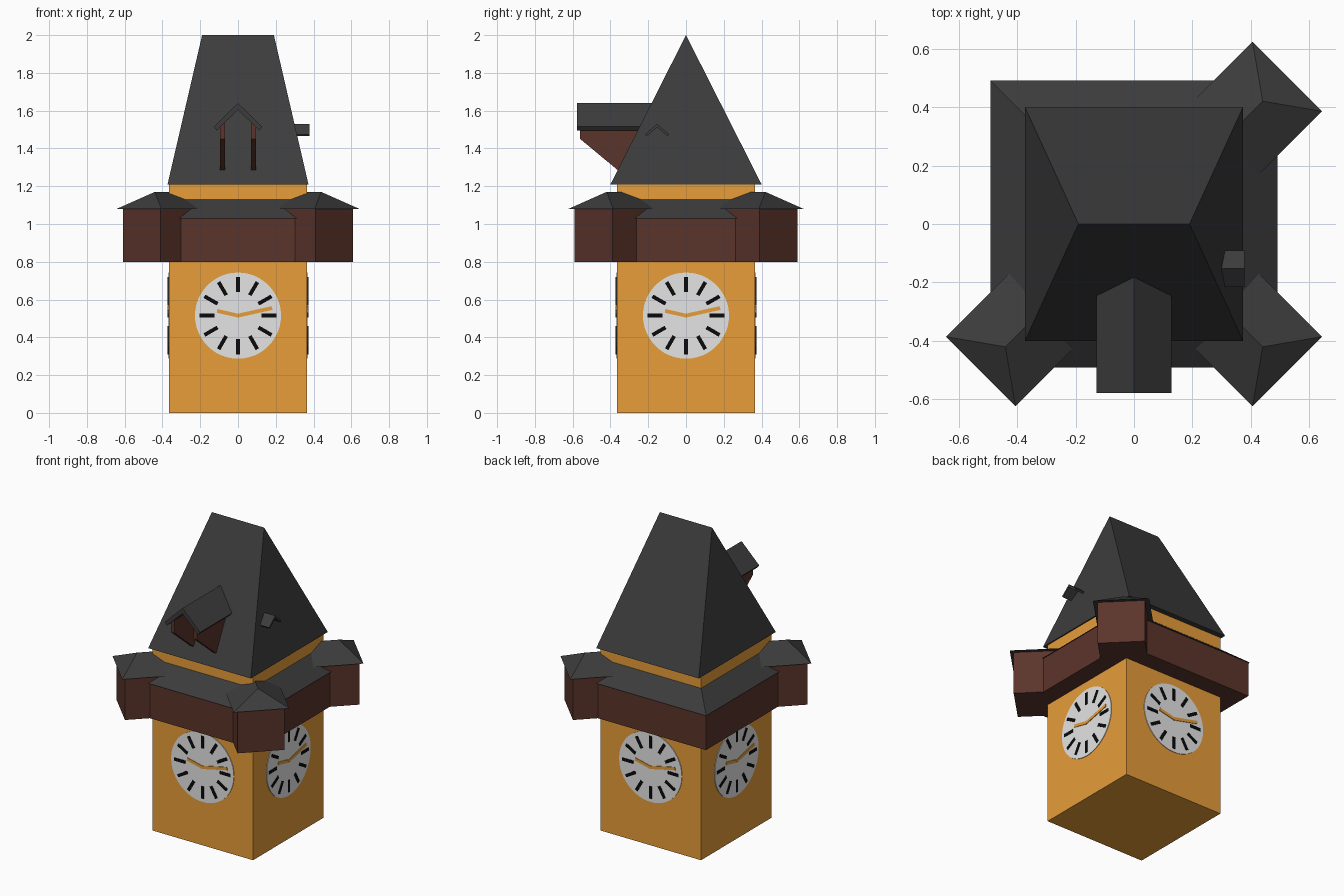
import bpy, bmesh, math

cube = bpy.data.objects.get("Cube")
if cube:
    bpy.data.objects.remove(cube, do_unlink=True)


def material(name, r, g, b):
    m = bpy.data.materials.new(name)
    m.use_nodes = True
    m.diffuse_color = (r, g, b, 1)
    bsdf = next(n for n in m.node_tree.nodes if n.type == 'BSDF_PRINCIPLED')
    bsdf.inputs["Base Color"].default_value = (r, g, b, 1)
    return m


ochre = material("ochre_plaster", 0.80, 0.34, 0.041)
slate = material("dark_slate", 0.045, 0.045, 0.045)
wood = material("brown_wood", 0.105, 0.035, 0.024)
dial = material("pale_dial", 0.78, 0.78, 0.78)
black = material("black_paint", 0.003, 0.003, 0.003)


def finish(name, bm, mat, angle=0.0, location=(0, 0, 0)):
    bmesh.ops.remove_doubles(bm, verts=bm.verts, dist=1e-5)
    bmesh.ops.recalc_face_normals(bm, faces=bm.faces)
    mesh = bpy.data.meshes.new(name)
    bm.to_mesh(mesh)
    bm.free()
    mesh.materials.append(mat)
    obj = bpy.data.objects.new(name, mesh)
    obj.rotation_euler.z = angle
    obj.location = location
    bpy.context.collection.objects.link(obj)
    return obj


def skin(bm, lower, upper):
    """Closed solid between two matching rings of points."""
    a = [bm.verts.new(p) for p in lower]
    b = [bm.verts.new(p) for p in upper]
    bm.faces.new(a)
    bm.faces.new(b)
    for i in range(len(a)):
        j = (i + 1) % len(a)
        bm.faces.new((a[i], a[j], b[j], b[i]))


def loft(name, low, high, mat, **place):
    """Solid between two level rectangles, each (x0, x1, half_y, z)."""
    bm = bmesh.new()
    rings = [[(x0, -h, z), (x1, -h, z), (x1, h, z), (x0, h, z)]
             for x0, x1, h, z in (low, high)]
    skin(bm, *rings)
    return finish(name, bm, mat, **place)


def prism(name, profiles, lo, hi, mat, axis='y', **place):
    """Extrude upright profiles along the x or y axis."""
    bm = bmesh.new()
    for profile in profiles:
        rings = [[(a, d, z) if axis == 'y' else (d, a, z) for a, z in profile]
                 for d in (lo, hi)]
        skin(bm, *rings)
    return finish(name, bm, mat, **place)


def bar(angle, r0, r1, half, cz):
    """Radial strip on the clock face."""
    c, s = math.cos(angle), math.sin(angle)
    return [(r * c - w * s, cz + r * s + w * c)
            for r, w in ((r0, -half), (r1, -half), (r1, half), (r0, half))]


def chevron(half, peak, eave, thick, centre=0.0):
    """Thin folded gable roof section."""
    low = eave - thick * 0.65
    inner = half - thick * 0.5
    return [(centre, peak), (centre + half, eave), (centre + inner, low),
            (centre, peak - thick * 1.2), (centre - inner, low), (centre - half, eave)]


# Tower body and main roof
W = 0.365
loft("tower", (-W, W, W, 0), (-W, W, W, 1.22), ochre)
loft("main_roof", (-0.373, 0.373, 0.4, 1.21), (-0.19, 0.19, 0, 2.0), slate)

# Gallery with its sloping skirt roof
G, E = 0.483, 0.49
loft("gallery", (-G, G, G, 0.8), (-G, G, G, 1.03), wood)
loft("gallery_roof", (-E, E, E, 1.03), (-W, W, W, 1.13), slate)

# Diagonal corner turrets on three corners
for label, sx, sy in (("front_right", -1, -1), ("front_left", 1, -1), ("back_left", 1, 1)):
    place = dict(angle=math.atan2(sy, sx), location=(0.01 * sx, -0.01 * sy, 0))
    loft("turret_" + label, (0.3, 0.706, 0.1414, 0.8), (0.3, 0.706, 0.1414, 1.08), wood, **place)
    loft("turret_roof_" + label, (0.3, 0.727, 0.168, 1.08), (0.3, 0.608, 0, 1.17), slate, **place)

# Clock on each of the four walls
CZ = 0.515
circle = [(0.228 * math.cos(t * math.tau / 48), CZ + 0.228 * math.sin(t * math.tau / 48))
          for t in range(48)]
ticks = [bar(i * math.tau / 12, 0.125, 0.205, 0.01, CZ) for i in range(12)]
hands = [bar(math.atan2(0.04, 0.18), -0.005, 0.185, 0.01, CZ),
         bar(math.atan2(0.025, -0.11), -0.005, 0.113, 0.01, CZ)]
for k, side in enumerate(("front", "left", "back", "right")):
    turn = k * math.pi / 2
    prism("clock_dial_" + side, [circle], -W - 0.004, -W, dial, angle=turn)
    prism("clock_ticks_" + side, [ticks[i] for i in range(12)], -W - 0.007, -W - 0.003, black, angle=turn)
    for name, hand, lift in (("minute", hands[0], 0.008), ("hour", hands[1], 0.0075)):
        prism(name + "_hand_" + side, [hand], -W - lift, -W - 0.003, ochre, angle=turn)

# Front dormer: gable roof on two side brackets
prism("dormer_roof", [chevron(0.128, 1.64, 1.515, 0.03)], -0.577, -0.17, slate)
bracket = [(-0.56, 1.535), (-0.56, 1.45), (-0.355, 1.28), (-0.2, 1.535)]
for label, x in (("right", -0.082), ("left", 0.082)):
    prism("dormer_bracket_" + label, [bracket], x - 0.012, x + 0.012, wood, axis='x')

# Small side vent roof
prism("vent_roof", [chevron(0.063, 1.53, 1.475, 0.015, -0.153)], 0.28, 0.378, slate, axis='x')
